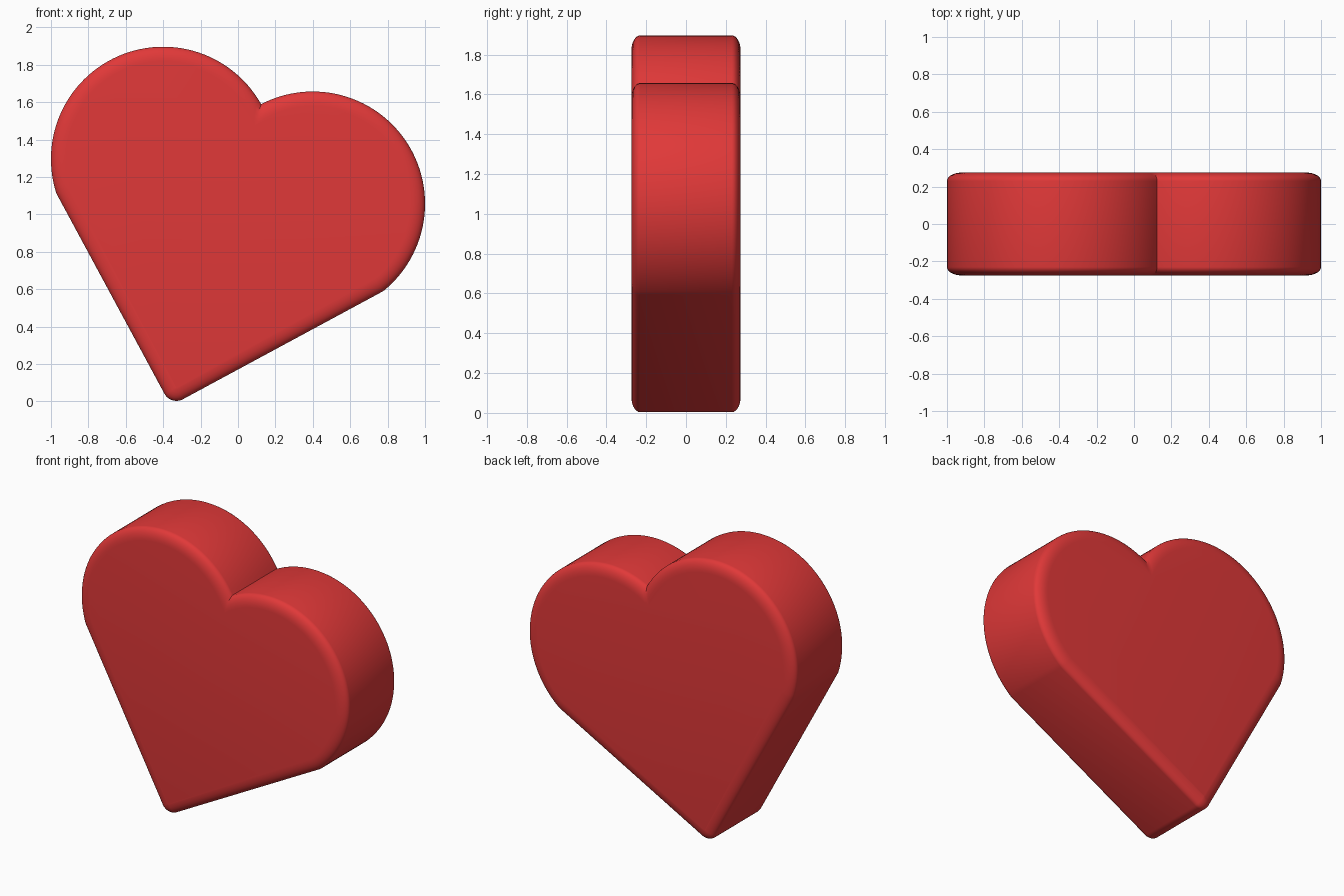
import bpy, bmesh
from math import sin, cos, acos, pi, sqrt, radians

if "Cube" in bpy.data.objects:
    bpy.data.objects.remove(bpy.data.objects["Cube"])

R, SEP = 0.6, 0.4176          # lobe radius, lobe offset from the heart's axis
LINE = 0.59                   # lobe centre to straight side
TIP_R = 0.073                 # rounding of the bottom tip
TIP_V = -1.252 + TIP_R * sqrt(2)
TILT, MID_Z = radians(16.65), 1.177
HALF = 0.275                  # half thickness
INSET, DEPTH = 0.08, 0.045    # elliptical edge rounding


def arc(cu, cv, r, a0, a1, n):
    return [(cu + r * cos(a0 + (a1 - a0) * i / n),
             cv + r * sin(a0 + (a1 - a0) * i / n)) for i in range(n + 1)]


def outline(t):
    """Heart outline shrunk inward by t, tilted into place."""
    r = R - t
    start = pi - acos(SEP / r)
    end = -pi / 4 + acos((LINE - t) / r)
    half = arc(SEP, 0, r, start, end, 56)
    half += arc(0, TIP_V, max(TIP_R - t, 0.003), -pi / 4, -pi / 2, 6)
    pts = half + [(-u, v) for u, v in half[-2:0:-1]]
    return [(u * cos(TILT) + v * sin(TILT),
             MID_Z - u * sin(TILT) + v * cos(TILT)) for u, v in pts]


# Cross-section of the rim: front rounding, then back rounding
steps = [i / 7 * pi / 2 for i in range(8)]
front = [(INSET * (1 - sin(a)), -(HALF - DEPTH) - DEPTH * cos(a)) for a in steps]
profile = front + [(t, -y) for t, y in reversed(front)]

# Heart body: stacked outlines, bridged and capped
bm = bmesh.new()
rings = [[bm.verts.new((x, y, z)) for x, z in outline(t)] for t, y in profile]
n = len(rings[0])
for a, b in zip(rings, rings[1:]):
    for i in range(n):
        j = (i + 1) % n
        bm.faces.new((a[i], a[j], b[j], b[i]))
bm.faces.new(rings[0])
bm.faces.new(rings[-1])
bmesh.ops.recalc_face_normals(bm, faces=bm.faces)
mesh = bpy.data.meshes.new("heart")
bm.to_mesh(mesh)
bm.free()

heart = bpy.data.objects.new("heart", mesh)
bpy.context.collection.objects.link(heart)
red = bpy.data.materials.new("red")
red.diffuse_color = (0.75, 0.04, 0.04, 1)
red.use_nodes = True
red.node_tree.nodes["Principled BSDF"].inputs["Base Color"].default_value = red.diffuse_color
mesh.materials.append(red)

bpy.context.view_layer.objects.active = heart
heart.select_set(True)
bpy.ops.object.shade_smooth_by_angle(angle=radians(35))
